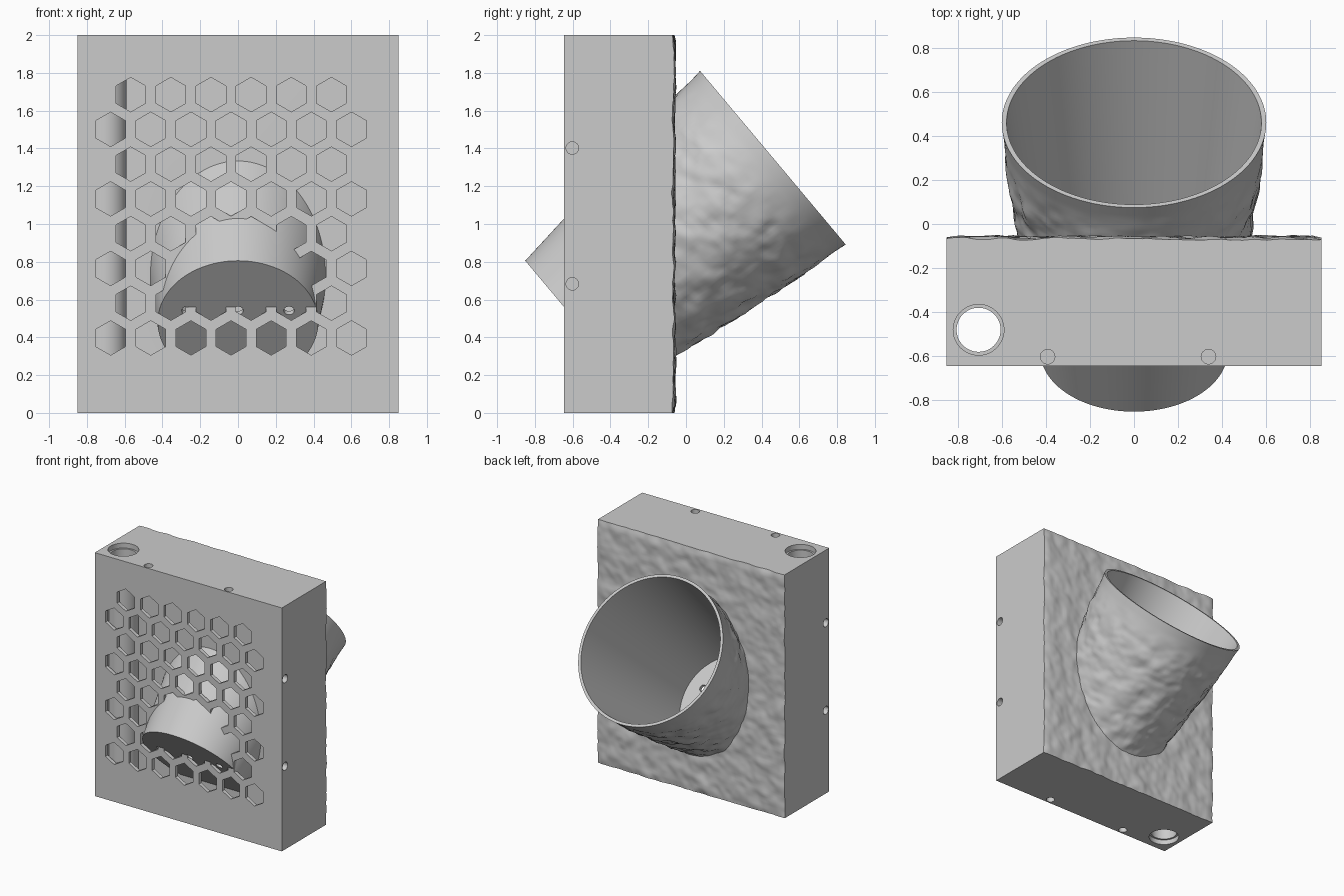
import bpy, bmesh, math
from mathutils import Matrix, Vector, noise

old = bpy.data.objects.get("Cube")
if old:
    bpy.data.objects.remove(old, do_unlink=True)

grey = bpy.data.materials.new("plain grey")
grey.use_nodes = True
colour = (0.6, 0.6, 0.6, 1)
grey.diffuse_color = colour
grey.node_tree.nodes["Principled BSDF"].inputs["Base Color"].default_value = colour

# Main sizes
W, FRONT, BACK, H = 0.85, -0.645, -0.08, 2.0
PLATE, WALL, CAVITY_BACK = 0.03, 0.08, -0.365
R_FRONT, R_BACK, LENGTH, SKIN = 0.425, 0.6, 1.355, 0.022
PIPE = Vector((-0.705, -0.48, 0))

# Local frame of the tilted funnel: z runs up and back
tilt = math.radians(40)
axis = Vector((0, math.cos(tilt), math.sin(tilt)))
side = Vector((1, 0, 0))
funnel_frame = Matrix((side, axis.cross(side), axis)).transposed().to_4x4()
funnel_frame.translation = (0, -0.578, 0.48)


def make(name, bm):
    bmesh.ops.recalc_face_normals(bm, faces=bm.faces)
    me = bpy.data.meshes.new(name)
    bm.to_mesh(me)
    bm.free()
    me.materials.append(grey)
    ob = bpy.data.objects.new(name, me)
    bpy.context.collection.objects.link(ob)
    return ob


def add_box(bm, lo, hi):
    lo, hi = Vector(lo), Vector(hi)
    m = Matrix.Translation((lo + hi) / 2) @ Matrix.Diagonal((*(hi - lo), 1))
    bmesh.ops.create_cube(bm, size=1, matrix=m)


def add_rod(bm, start, end, r, sides=32, r2=None, spin=0):
    start, end = Vector(start), Vector(end)
    d = end - start
    m = (Matrix.Translation((start + end) / 2)
         @ d.to_track_quat('Z', 'Y').to_matrix().to_4x4() @ Matrix.Rotation(spin, 4, 'Z'))
    bmesh.ops.create_cone(bm, cap_ends=True, segments=sides, radius1=r,
                          radius2=r if r2 is None else r2, depth=d.length, matrix=m)


def cut(ob, bm):
    cutter = make("cutter", bm)
    cutter.hide_render = True
    mod = ob.modifiers.new("cut", 'BOOLEAN')
    mod.operation, mod.solver, mod.object = 'DIFFERENCE', 'EXACT', cutter
    bpy.context.view_layer.objects.active = ob
    bpy.ops.object.modifier_apply(modifier=mod.name)
    bpy.data.objects.remove(cutter, do_unlink=True)


def smooth(ob, degrees):
    bpy.ops.object.select_all(action='DESELECT')
    ob.select_set(True)
    bpy.context.view_layer.objects.active = ob
    bpy.ops.object.shade_smooth_by_angle(angle=math.radians(degrees))


def rough(p):
    return noise.noise(p * 9) + 0.5 * noise.noise(p * 21)


def funnel_cutter():
    bm = bmesh.new()
    add_rod(bm, funnel_frame @ Vector((0, 0, 0)), funnel_frame @ Vector((0, 0, LENGTH)),
            R_FRONT - SKIN / 2, 128, R_BACK - SKIN / 2)
    return bm


# Housing with a shallow cavity behind the front plate
bm = bmesh.new()
add_box(bm, (-W, FRONT, 0), (W, BACK, H))
housing = make("housing", bm)
bm = bmesh.new()
add_box(bm, (WALL - W, FRONT + PLATE, WALL), (W - WALL, CAVITY_BACK, H - WALL))
cut(housing, bm)

# Staggered hexagonal grille
bm = bmesh.new()
step = 0.2125
for row in range(8):
    z = 1.685 - row * step * math.sqrt(3) / 2
    for i in range(6 + row % 2):
        x = -0.568 + (i - 0.5 * (row % 2)) * step
        add_rod(bm, (x, FRONT - 0.05, z), (x, FRONT + PLATE + 0.03, z), 0.091, 6)
# Turn the hexagons point up
for v in bm.verts:
    v.co.z += 0
first = list(bm.verts)[:12]
top = max(v.co.z for v in first) - min(v.co.z for v in first)
wide = max(v.co.x for v in first) - min(v.co.x for v in first)
if wide > top:
    for k in range(0, len(bm.verts), 12):
        bm.verts.ensure_lookup_table()
        vs = [bm.verts[j] for j in range(k, k + 12)]
        mid = sum((v.co for v in vs), Vector()) / 12
        bmesh.ops.rotate(bm, verts=vs, cent=mid, matrix=Matrix.Rotation(math.pi / 6, 3, 'Y'))
cut(housing, bm)

# Pipe passage and the blind pin holes around the rim
bm = bmesh.new()
add_rod(bm, PIPE - Vector((0, 0, 0.1)), PIPE + Vector((0, 0, H + 0.1)), 0.115, 48)
cut(housing, bm)
bm = bmesh.new()
y, deep = -0.602, 0.06
for x in (-0.392, 0.338):
    for z, inward in ((0, 1), (H, -1)):
        add_rod(bm, (x, y, z - inward * 0.05), (x, y, z + inward * deep), 0.033, 24)
for z in (0.683, 1.402):
    for s in (-1, 1):
        add_rod(bm, (s * (W + 0.05), y, z), (s * (W - deep), y, z), 0.033, 24)
cut(housing, bm)
cut(housing, funnel_cutter())
smooth(housing, 25)

# Vertical pipe, set back from both ends
bm = bmesh.new()
add_rod(bm, PIPE + Vector((0, 0, 0.04)), PIPE + Vector((0, 0, H - 0.04)), 0.115, 48)
pipe = make("vertical_pipe", bm)
bm = bmesh.new()
add_rod(bm, PIPE - Vector((0, 0, 0.1)), PIPE + Vector((0, 0, H + 0.1)), 0.1, 48)
cut(pipe, bm)
smooth(pipe, 30)

# Rough plaster layer on the back
bm = bmesh.new()
nx, nz = 90, 106
m = (Matrix.Translation((0, BACK, H / 2)) @ Matrix.Rotation(math.pi / 2, 4, 'X')
     @ Matrix.Diagonal((W, H / 2, 1, 1)))
bmesh.ops.create_grid(bm, x_segments=nx, y_segments=nz, size=1, matrix=m)
ext = bmesh.ops.extrude_face_region(bm, geom=list(bm.faces))
for v in [g for g in ext["geom"] if isinstance(g, bmesh.types.BMVert)]:
    border = min(W - abs(v.co.x), v.co.z, H - v.co.z)
    v.co.y += 0.012 + min(1, border / 0.04) * 0.008 + 0.011 * rough(v.co)
plaster = make("rough_back_layer", bm)
cut(plaster, funnel_cutter())
smooth(plaster, 50)

# Tapered funnel: rough outside near the back layer, smooth lip, closed front
bm = bmesh.new()
segs, rings = 144, 80


def radius(z):
    return R_FRONT + (R_BACK - R_FRONT) * z / LENGTH


profile = [(radius(LENGTH * i / rings), LENGTH * i / rings, True) for i in range(rings + 1)]
profile += [(R_BACK - SKIN, LENGTH, False), (radius(0.03) - SKIN, 0.03, False)]
loops = []
for r, z, outer in profile:
    loop = []
    for k in range(segs):
        a = 2 * math.pi * k / segs
        ray = Vector((math.cos(a), math.sin(a), 0))
        p = funnel_frame @ (ray * r + Vector((0, 0, z)))
        if outer and p.y > -0.15:
            fade = max(0, min(1, (LENGTH - 0.07 - z) / 0.2))
            p = funnel_frame @ (ray * (r + fade * (0.012 + 0.016 * rough(p))) + Vector((0, 0, z)))
        loop.append(bm.verts.new(p))
    loops.append(loop)
for a, b in zip(loops, loops[1:]):
    for k in range(segs):
        n = (k + 1) % segs
        bm.faces.new((a[k], a[n], b[n], b[k]))
bm.faces.new(loops[0])
bm.faces.new(loops[-1])
funnel = make("tapered_funnel", bm)

# Small drain holes in the closed front end
bm = bmesh.new()
for x in (-0.27, 0, 0.27):
    add_rod(bm, funnel_frame @ Vector((x, -0.08, -0.05)),
            funnel_frame @ Vector((x, -0.08, 0.08)), 0.028, 20)
cut(funnel, bm)
smooth(funnel, 45)
